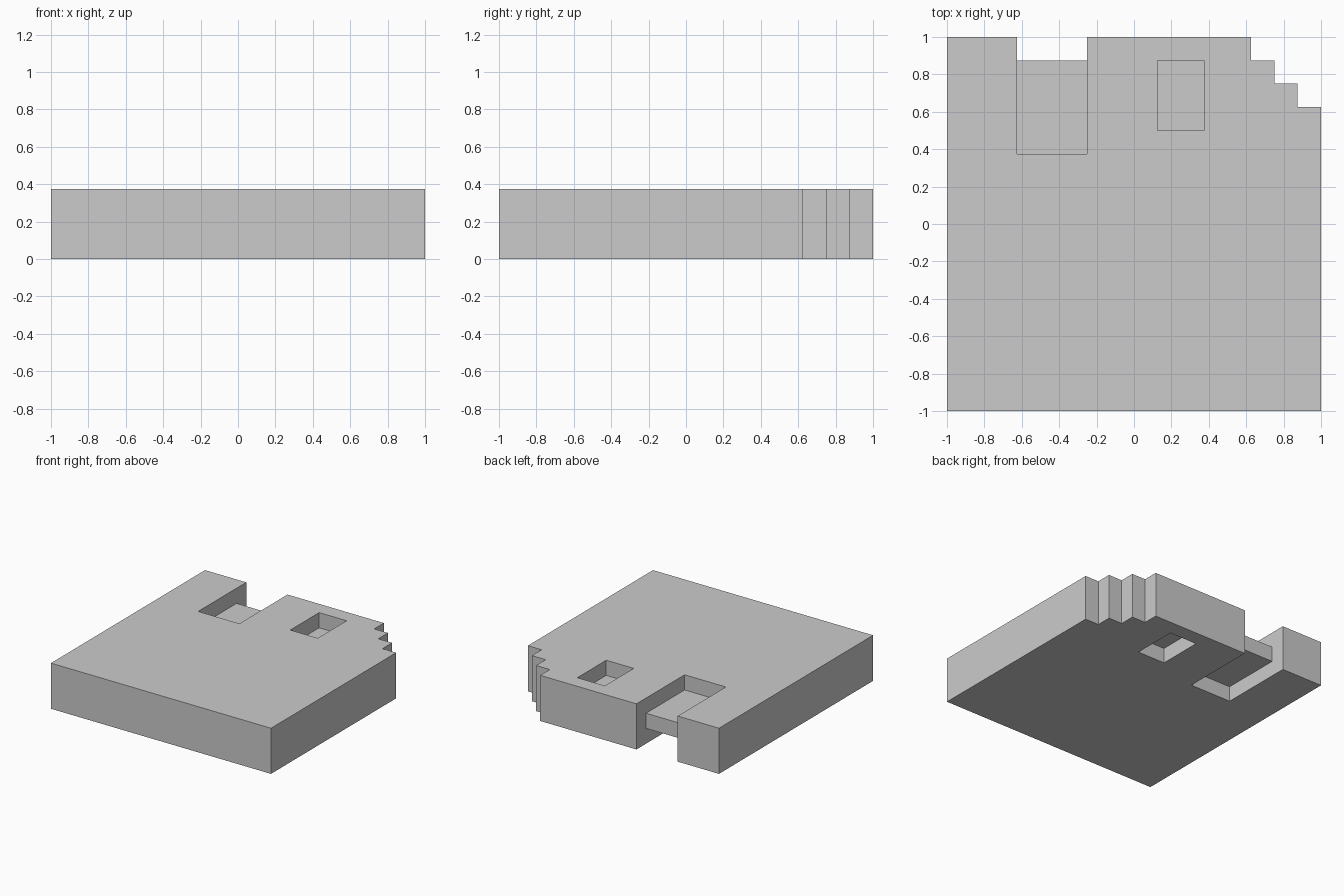
import bpy, bmesh
from mathutils import Vector

if "Cube" in bpy.data.objects:
    bpy.data.objects.remove(bpy.data.objects["Cube"])

U = 0.125  # module: the plate is 16 x 16 x 3 modules


def prism(name, points, sweep):
    """Extrude a closed polygon (in modules) along a sweep vector."""
    bm = bmesh.new()
    face = bm.faces.new([bm.verts.new(Vector(p) * U) for p in points])
    ext = bmesh.ops.extrude_face_region(bm, geom=[face])
    verts = [v for v in ext["geom"] if isinstance(v, bmesh.types.BMVert)]
    bmesh.ops.translate(bm, verts=verts, vec=Vector(sweep) * U)
    bmesh.ops.recalc_face_normals(bm, faces=bm.faces)
    mesh = bpy.data.meshes.new(name)
    bm.to_mesh(mesh)
    bm.free()
    obj = bpy.data.objects.new(name, mesh)
    bpy.context.collection.objects.link(obj)
    return obj


def cut(target, cutter):
    mod = target.modifiers.new(cutter.name, 'BOOLEAN')
    mod.operation = 'DIFFERENCE'
    mod.solver = 'EXACT'
    mod.object = cutter
    bpy.context.view_layer.objects.active = target
    bpy.ops.object.modifier_apply(modifier=mod.name)
    bpy.data.objects.remove(cutter)


# Plate with stepped back right corner
outline = [(-8, -8), (8, -8), (8, 5), (7, 5), (7, 6), (6, 6), (6, 7), (5, 7), (5, 8), (-8, 8)]
plate = prism("plate", [(x, y, 0) for x, y in outline], (0, 0, 3))

# Back notch, leaving a thin shelf at mid height
notch = [(9, -1), (9, 4), (3, 4), (3, 2), (7, 2), (7, 1), (3, 1), (3, -1)]
cut(plate, prism("notch_cutter", [(-5, y, z) for y, z in notch], (3, 0, 0)))

# Small pocket from above and below, leaving a thin web between
for z, h in ((2, 2), (1, -2)):
    pocket = [(1, 4, z), (3, 4, z), (3, 7, z), (1, 7, z)]
    cut(plate, prism("pocket_cutter", pocket, (0, 0, h)))
